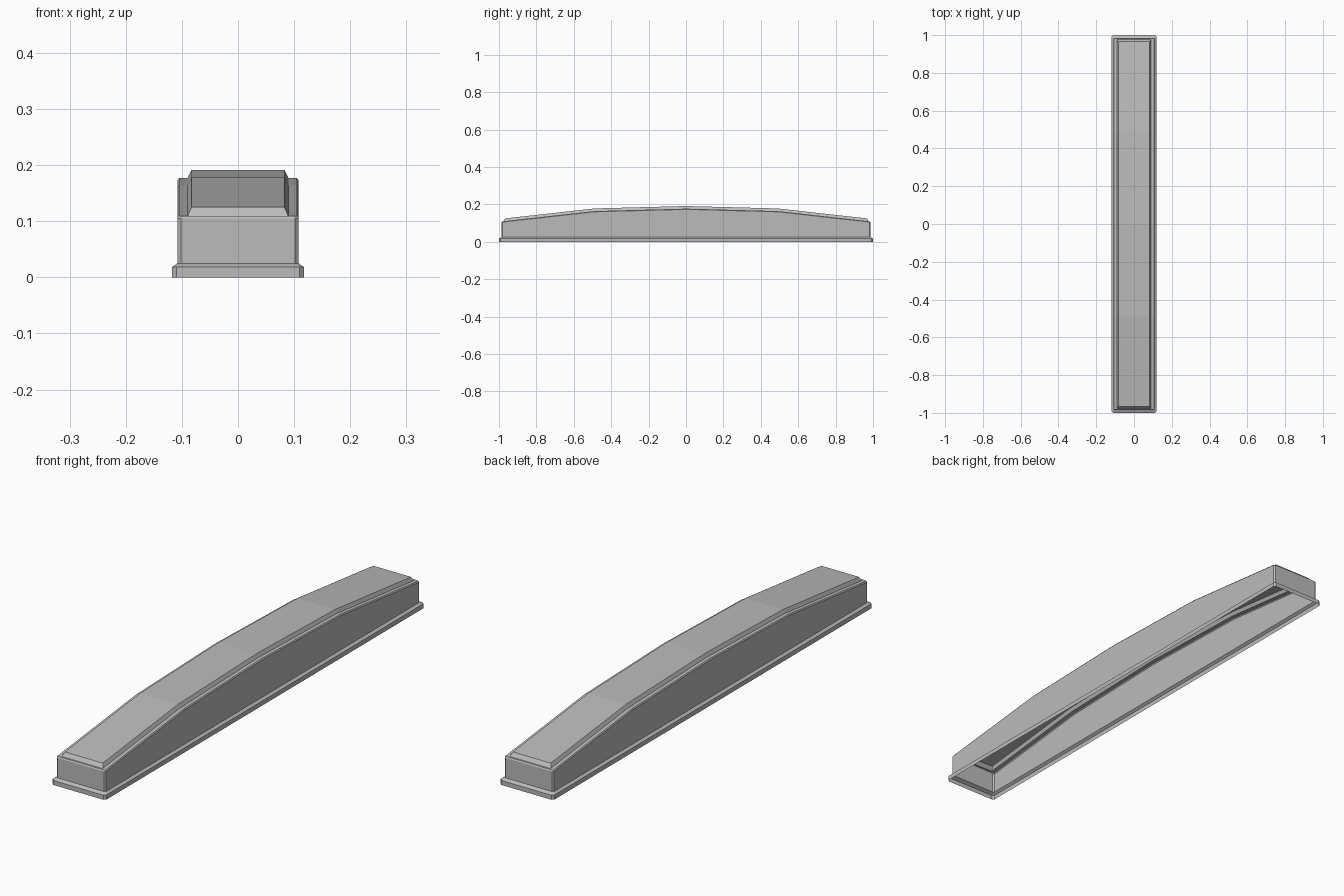
import bpy, bmesh

if "Cube" in bpy.data.objects:
    bpy.data.objects.remove(bpy.data.objects["Cube"])

BEND = 0.49  # distance from the middle where the roof slope changes


def roof(y, mid, bend, end, end_y):
    """Height of the faceted arch at y."""
    y = abs(y)
    if y <= BEND:
        return mid + (bend - mid) * y / BEND
    return bend + (end - bend) * (y - BEND) / (end_y - BEND)


def ledge(y):
    return roof(y, 0.177, 0.164, 0.109, 0.983)


def crown(y):
    return roof(y, 0.191, 0.178, 0.125, 0.966)


# profile from the bottom rim up: half width, half length, corner cut, height rule
profile = [
    (0.118, 1.000, 0.008, lambda y: 0.0),                # flange
    (0.118, 1.000, 0.008, lambda y: 0.018),
    (0.108, 0.986, 0.006, lambda y: 0.025),              # flange slope
    (0.108, 0.986, 0.006, lambda y: ledge(y) - 0.004),   # wall
    (0.105, 0.983, 0.005, ledge),                        # small edge bevel
    (0.090, 0.977, 0.002, ledge),                        # ledge
    (0.083, 0.966, 0.002, crown),                        # raised top
]


def ring(bm, hx, hy, c, z):
    ys = [-hy + c, -BEND, 0, BEND, hy - c]
    pts = [(hx, y) for y in ys] + [(hx - c, hy), (c - hx, hy)]
    pts += [(-hx, y) for y in reversed(ys)] + [(c - hx, -hy), (hx - c, -hy)]
    return [bm.verts.new((x, y, z(y))) for x, y in pts]


bm = bmesh.new()
rings = [ring(bm, *p) for p in profile]
n = len(rings[0])

# side bands, open at the bottom
for a, b in zip(rings, rings[1:]):
    for i in range(n):
        j = (i + 1) % n
        bm.faces.new((a[i], a[j], b[j], b[i]))

# top strips across the width, front to back
t = rings[-1]
right = [t[13]] + t[0:6]
left = [t[12]] + t[11:5:-1]
for i in range(len(right) - 1):
    bm.faces.new((right[i], right[i + 1], left[i + 1], left[i]))

mesh = bpy.data.meshes.new("arched_cover")
bm.to_mesh(mesh)
bm.free()
cover = bpy.data.objects.new("arched_cover", mesh)
bpy.context.collection.objects.link(cover)

grey = bpy.data.materials.new("plain grey")
grey.diffuse_color = (0.5, 0.5, 0.5, 1)
grey.use_nodes = True
grey.node_tree.nodes["Principled BSDF"].inputs["Base Color"].default_value = grey.diffuse_color
mesh.materials.append(grey)
